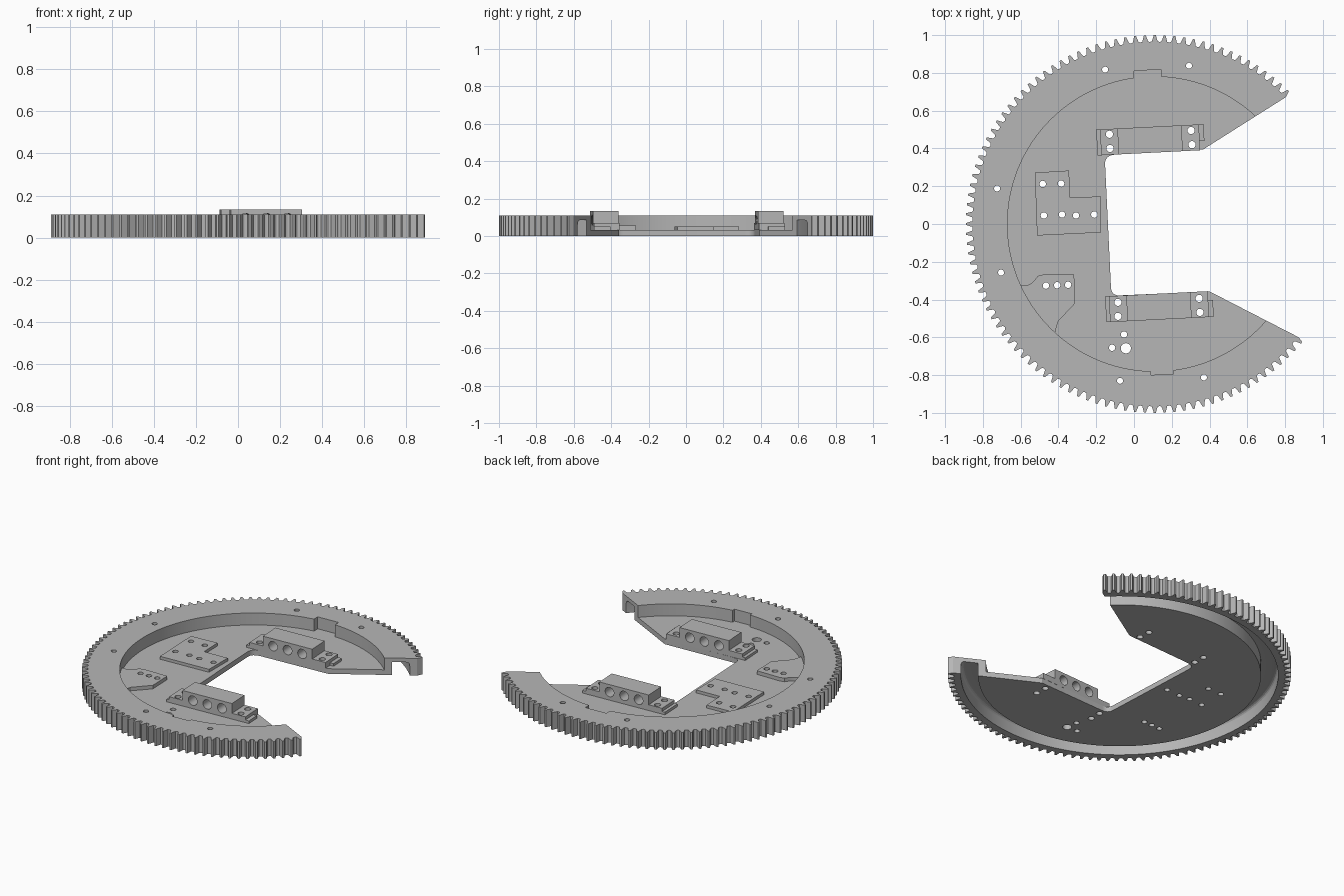
import bpy, bmesh, math
from mathutils import Matrix, Vector

default = bpy.data.objects.get("Cube")
if default:
    bpy.data.objects.remove(default, do_unlink=True)

GREY = (0.47, 0.47, 0.47, 1)
mat = bpy.data.materials.new("plain_grey")
mat.use_nodes = True
mat.diffuse_color = GREY
mat.node_tree.nodes["Principled BSDF"].inputs["Base Color"].default_value = GREY

CX = 0.11          # gear centre on x
TOP = 0.11         # rim top
FLOOR = 0.033      # floor top
TILT = Matrix.Rotation(math.radians(2.9), 4, 'Z')


def make_object(name, bm, matrix=None):
    if matrix is not None:
        bm.transform(matrix)
    bmesh.ops.recalc_face_normals(bm, faces=bm.faces)
    mesh = bpy.data.meshes.new(name)
    bm.to_mesh(mesh)
    bm.free()
    mesh.materials.append(mat)
    obj = bpy.data.objects.new(name, mesh)
    bpy.context.collection.objects.link(obj)
    return obj


def add_prism(bm, points, z0, z1):
    low = [bm.verts.new((x, y, z0)) for x, y in points]
    high = [bm.verts.new((x, y, z1)) for x, y in points]
    bm.faces.new(low[::-1])
    bm.faces.new(high)
    for i in range(len(points)):
        j = (i + 1) % len(points)
        bm.faces.new((low[i], low[j], high[j], high[i]))


def prism(name, points, z0, z1, matrix=None):
    bm = bmesh.new()
    add_prism(bm, points, z0, z1)
    return make_object(name, bm, matrix)


def arc(x, y, r, a0, a1, n):
    angles = [math.radians(a0 + (a1 - a0) * i / n) for i in range(n + 1)]
    return [(x + r * math.cos(a), y + r * math.sin(a)) for a in angles]


def circle(x, y, r, n):
    return arc(x, y, r, 0, 360, n)[:-1]


def bend(p, corner, q, n=6):
    """Rounded corner from p to q."""
    p, c, q = Vector(p), Vector(corner), Vector(q)
    ts = [i / n for i in range(n + 1)]
    return [tuple(p * (1 - t) ** 2 + c * 2 * t * (1 - t) + q * t * t) for t in ts]


def rect(x0, x1, y0, y1):
    return [(x0, y0), (x1, y0), (x1, y1), (x0, y1)]


def cut(obj, cutter):
    mod = obj.modifiers.new("cut", 'BOOLEAN')
    mod.operation = 'DIFFERENCE'
    mod.solver = 'EXACT'
    mod.object = cutter
    bpy.context.view_layer.objects.active = obj
    bpy.ops.object.modifier_apply(modifier=mod.name)


# Toothed disc
TEETH = 120
tooth = [(-0.5, 0.964), (-0.3, 0.967), (-0.17, 0.988), (-0.1, 1.0),
         (0.1, 1.0), (0.17, 0.988), (0.3, 0.967)]
outline = []
for k in range(TEETH):
    for f, r in tooth:
        a = 2 * math.pi * (k + f) / TEETH
        outline.append((CX + r * math.cos(a), r * math.sin(a)))
gear = prism("gear_plate", outline, 0, TOP)

# Recessed floor and the two notches in its wall
pocket = prism("pocket_cutter", circle(CX, 0, 0.78, 160), FLOOR, 0.3)
notch_top = prism("notch_cutter", rect(-0.0725, 0.0725, 0.7, 0.815), FLOOR, 0.3,
                  Matrix.Translation((CX, 0, 0)) @ Matrix.Rotation(math.radians(2.7), 4, 'Z'))
notch_low = prism("notch_cutter", rect(-0.06, 0.06, -0.797, -0.7), FLOOR, 0.3,
                  Matrix.Translation((CX, 0, 0)) @ Matrix.Rotation(math.radians(2.9), 4, 'Z'))

# Ring groove under the rim
bm = bmesh.new()
section = [(0.825, -0.1), (0.825, 0.085)]
section += bend((0.9, 0.085), (0.925, 0.085), (0.925, 0.06), 4) + [(0.925, -0.1)]
STEPS = 160
rings = []
for i in range(STEPS):
    a = 2 * math.pi * i / STEPS
    rings.append([bm.verts.new((CX + r * math.cos(a), r * math.sin(a), z)) for r, z in section])
for i in range(STEPS):
    a, b = rings[i], rings[(i + 1) % STEPS]
    for j in range(len(section)):
        k = (j + 1) % len(section)
        bm.faces.new((a[j], a[k], b[k], b[j]))
groove = make_object("groove_cutter", bm)

# Open side
opening_outline = [(1.285, 0.976), (0.365, 0.394)]
opening_outline += bend((-0.095, 0.368), (-0.156, 0.365), (-0.153, 0.315))
opening_outline += bend((-0.122, -0.335), (-0.12, -0.38), (-0.075, -0.378))
opening_outline += [(0.40, -0.357), (1.368, -0.855)]
opening = prism("opening_cutter", opening_outline, -0.2, 0.4)

# Screw holes through everything
screws = [(-0.13, 0.475), (-0.127, 0.4), (0.302, 0.495), (0.307, 0.42),
          (-0.085, -0.415), (-0.085, -0.489), (0.345, -0.394), (0.349, -0.468)]
plate_holes = [(-0.483, 0.212), (-0.386, 0.214), (-0.477, 0.045), (-0.381, 0.05),
               (-0.307, 0.045), (-0.21, 0.05),
               (-0.466, -0.326), (-0.407, -0.324), (-0.349, -0.322),
               (-0.053, -0.585), (-0.116, -0.655)]
rim_holes = [(-0.153, 0.817), (0.291, 0.838), (-0.725, 0.188),
             (-0.704, -0.257), (-0.074, -0.83), (0.37, -0.812)]
bm = bmesh.new()
for group, radius in ((screws, 0.019), (plate_holes, 0.017), (rim_holes, 0.016),
                      ([(-0.043, -0.658)], 0.027)):
    for x, y in group:
        add_prism(bm, circle(x, y, radius, 24), -0.2, 0.4)
holes = make_object("hole_cutter", bm)

for cutter in (pocket, notch_top, notch_low, groove, opening, holes):
    cut(gear, cutter)
parts = [gear]
cutters = [pocket, notch_top, notch_low, groove, opening, holes]

# Bored mounting blocks with stepped feet
STAND = Matrix.Rotation(math.radians(90), 4, 'X')
half_step = [(0.262, FLOOR), (0.262, 0.07), (0.17, 0.07), (0.17, 0.133)]
profile = half_step + [(-x, z) for x, z in reversed(half_step)]
for name, x, y, side in (("upper_mount", 0.085, 0.4455, 1), ("lower_mount", 0.132, -0.4375, -1)):
    place = Matrix.Translation((x, y, 0)) @ TILT
    block = prism(name, profile, -0.0685, 0.0685, place @ STAND)
    bm = bmesh.new()
    for bx in (-0.1, 0, 0.1):
        add_prism(bm, circle(bx, 0.085, 0.03, 32), -0.2, 0.2)
    bores = make_object("bore_cutter", bm, place @ STAND)
    cut(block, bores)
    cut(block, holes)
    cutters.append(bores)
    parts.append(block)
    # Thin lips at both ends
    lip = sorted((-0.02 * side, 0.0685 * side))
    parts.append(prism(name + "_right_lip", rect(0.262, 0.287, *lip), FLOOR, 0.05, place))
    parts.append(prism(name + "_left_lip", rect(-0.282, -0.262, -0.0685, 0.0685),
                       FLOOR, 0.05, place))

# L-shaped plate
l_plate = prism("l_plate", [(-0.525, 0.272), (-0.344, 0.283), (-0.339, 0.14), (-0.175, 0.146),
                            (-0.175, -0.045), (-0.513, -0.061)], FLOOR, 0.052)
# Plate against the pocket wall
wall_pad = prism("wall_pad", arc(CX, 0, 0.782, 204.6, 227.5, 10)
                 + [(-0.402, -0.516), (-0.312, -0.42), (-0.317, -0.267), (-0.476, -0.267)]
                 + bend((-0.51, -0.275), (-0.54, -0.325), (-0.575, -0.325), 4), FLOOR, 0.056)
for plate in (l_plate, wall_pad):
    cut(plate, holes)
    parts.append(plate)

for cutter in cutters:
    bpy.data.objects.remove(cutter, do_unlink=True)

# Smooth round walls, crisp edges
bpy.ops.object.select_all(action='DESELECT')
for part in parts:
    part.select_set(True)
bpy.context.view_layer.objects.active = gear
bpy.ops.object.shade_smooth_by_angle(angle=math.radians(20))
